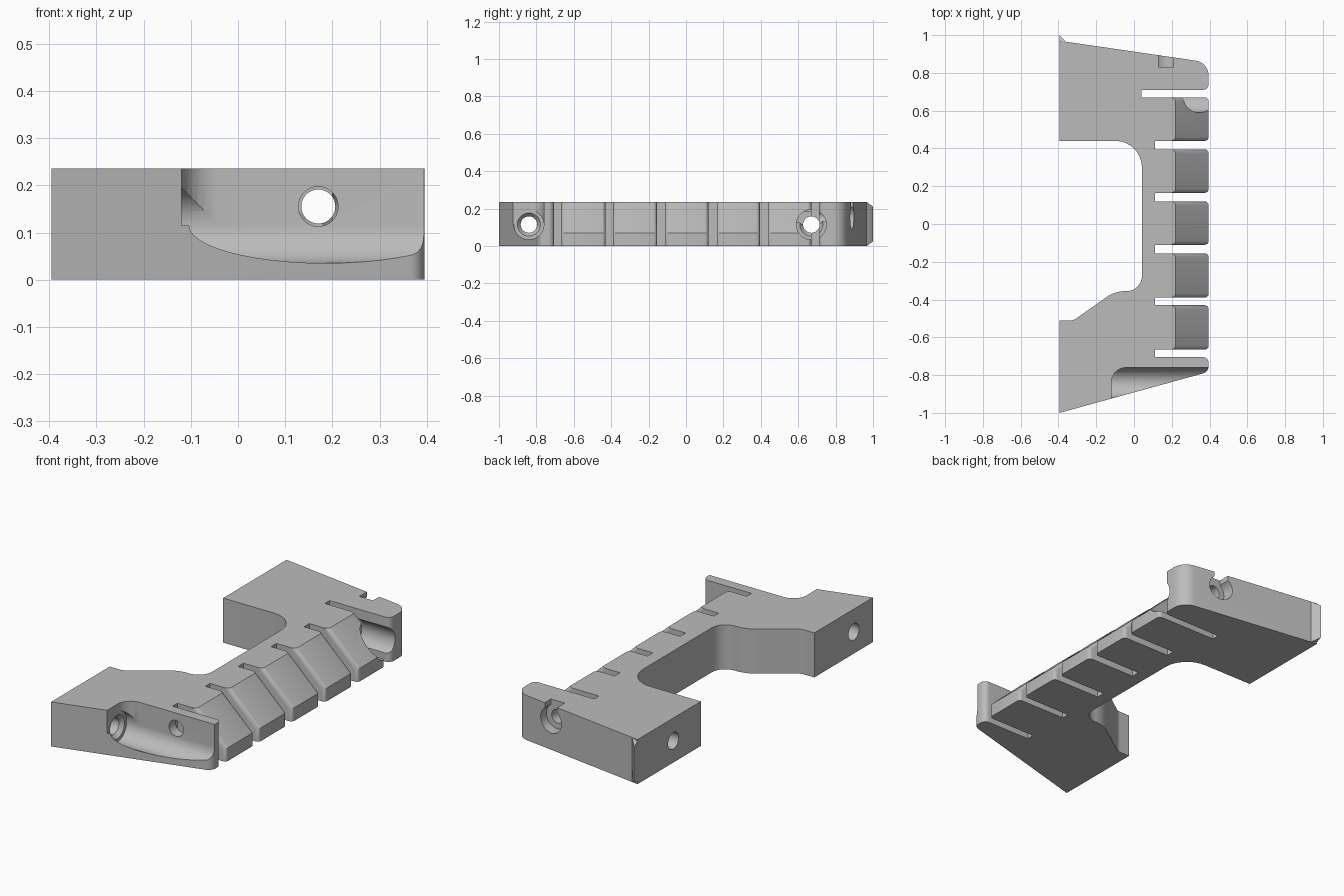
import bpy, bmesh, math
from mathutils import Vector, Matrix

cube = bpy.data.objects.get("Cube")
if cube:
    bpy.data.objects.remove(cube, do_unlink=True)

H = 0.236     # plate thickness
EDGE = 0.395  # outer x
ROOT = 0.2    # where the sloped teeth meet the spine

grey = bpy.data.materials.new("plain grey")
grey.use_nodes = True
grey.diffuse_color = (0.5, 0.5, 0.5, 1)
grey.node_tree.nodes["Principled BSDF"].inputs["Base Color"].default_value = (0.5, 0.5, 0.5, 1)


def make(name, bm):
    bmesh.ops.recalc_face_normals(bm, faces=bm.faces)
    mesh = bpy.data.meshes.new(name)
    bm.to_mesh(mesh)
    bm.free()
    mesh.materials.append(grey)
    ob = bpy.data.objects.new(name, mesh)
    bpy.context.collection.objects.link(ob)
    return ob


def rounded(corners, steps=8):
    """Round each (x, y, radius) corner of a closed outline."""
    out = []
    for i, (x, y, *r) in enumerate(corners):
        p = Vector((x, y))
        if not r:
            out.append(p)
            continue
        a = (Vector(corners[i - 1][:2]) - p).normalized()
        b = (Vector(corners[(i + 1) % len(corners)][:2]) - p).normalized()
        half = a.angle(b) / 2
        center = p + (a + b).normalized() * r[0] / math.sin(half)
        start = p + a * r[0] / math.tan(half) - center
        end = p + b * r[0] / math.tan(half) - center
        sweep = start.angle_signed(end)
        for k in range(steps + 1):
            out.append(center + Matrix.Rotation(-sweep * k / steps, 2) @ start)
    return out


def prism(points, axis, lo, hi):
    """Extrude a 2D profile along y or z."""
    bm = bmesh.new()
    place = {"z": lambda p, h: (p[0], p[1], h), "y": lambda p, h: (p[0], h, p[1])}[axis]
    face = bm.faces.new([bm.verts.new(place(p, lo)) for p in points])
    top = bmesh.ops.extrude_face_region(bm, geom=[face])["geom"]
    shift = Vector(place((0, 0), hi - lo))
    bmesh.ops.translate(bm, vec=shift, verts=[v for v in top if isinstance(v, bmesh.types.BMVert)])
    return bm


def rod(axis, start, end, a, b, r1, r2=None):
    """Round cutter along x (a=y, b=z) or y (a=x, b=z)."""
    bm = bmesh.new()
    bmesh.ops.create_cone(bm, cap_ends=True, segments=48, radius1=r1,
                          radius2=r1 if r2 is None else r2, depth=end - start)
    mid = (start + end) / 2
    if axis == "x":
        m = Matrix.Translation((mid, a, b)) @ Matrix.Rotation(math.pi / 2, 4, "Y")
    else:
        m = Matrix.Translation((a, mid, b)) @ Matrix.Rotation(-math.pi / 2, 4, "X")
    bmesh.ops.transform(bm, matrix=m, verts=bm.verts)
    return make("cutter", bm)


def combine(target, tool, operation):
    mod = target.modifiers.new("combine", "BOOLEAN")
    mod.operation, mod.solver, mod.object = operation, "EXACT", tool
    bpy.context.view_layer.objects.active = target
    bpy.ops.object.modifier_apply(modifier=mod.name)
    bpy.data.objects.remove(tool, do_unlink=True)


# Main plate outline with the slots stepped in along its outer side
slots = [(-0.705, -0.665), (-0.43, -0.39), (-0.155, -0.11),
         (0.12, 0.165), (0.395, 0.44), (0.67, 0.71)]
outline = [(-EDGE, -1), (EDGE, -0.783, 0.04), (EDGE, slots[0][0], 0.03)]
for i, (y0, y1) in enumerate(slots):
    depth = 0.04 if i == 5 else 0.11
    if i:
        outline.append((ROOT, y0))
    outline += [(depth, y0), (depth, y1)]
    if i < 5:
        outline.append((ROOT, y1))
outline += [(EDGE, 0.71, 0.03), (EDGE, 0.855, 0.08), (-EDGE, 0.97),
            (-EDGE, 0.44), (0.042, 0.44, 0.14), (0.042, -0.355, 0.08),
            (-0.1, -0.355, 0.18), (-0.32, -0.51, 0.05), (-EDGE, -0.51)]
body = make("slotted_bracket", prism(rounded(outline), "z", 0, H))

# Sloped teeth with softened outer edges
profile = [(0.15, 0), (EDGE, 0), (EDGE, 0.07), (0.22, H), (0.15, H)]
for (_, y0), (y1, _) in zip(slots, slots[1:]):
    bm = prism(profile, "y", y0, y1)
    soft = [e for e in bm.edges
            if abs(e.verts[0].co.y - e.verts[1].co.y) < 1e-4
            and min(v.co.x for v in e.verts) > ROOT
            and max(v.co.z for v in e.verts) > 0.01]
    bmesh.ops.bevel(bm, geom=soft, offset=0.02, segments=4, profile=0.5, affect="EDGES")
    combine(body, make("tooth", bm), "UNION")

# Small chamfered lip on the back corner
lip = prism([(-EDGE, 0.95), (-0.355, 0.955), (-0.36, 0.965), (-EDGE, 1)], "z", 0, H)
for v in lip.verts:
    if v.co.y > 0.99:
        v.co.z = 0.025 if v.co.z < 0.1 else H - 0.025
combine(body, make("lip", lip), "UNION")

# Open-topped front pocket: filleted plan over a round trough
trough_y, bore_y, mid_z = -0.84, 0.67, 0.115
pocket = [(-0.12, -1.1), (0.5, -1.1), (0.5, -0.76), (-0.12, -0.76, 0.079)]
combine(body, make("cutter", prism(rounded(pocket), "z", mid_z, 0.3)), "DIFFERENCE")
combine(body, rod("x", -0.12, 0.5, trough_y, mid_z, 0.08), "DIFFERENCE")

# Lengthwise bores with a flared mouth, and the wide bore at the back tooth
combine(body, rod("x", ROOT, 0.5, bore_y, mid_z, 0.08), "DIFFERENCE")
for y, mouth in ((trough_y, -0.12), (bore_y, ROOT)):
    combine(body, rod("x", -0.5, mouth + 0.02, y, mid_z, 0.044), "DIFFERENCE")
    combine(body, rod("x", mouth - 0.025, mouth + 0.005, y, mid_z, 0.04, 0.066), "DIFFERENCE")

# Rod hole running front to back, with its front and back recesses
rod_x, rod_z = 0.17, 0.155
combine(body, rod("y", -1.1, 1.1, rod_x, rod_z, 0.036), "DIFFERENCE")
combine(body, rod("y", -1.1, 0.69, rod_x, rod_z, 0.042), "DIFFERENCE")
combine(body, rod("y", -1.1, -0.765, rod_x, rod_z, 0.069), "DIFFERENCE")
combine(body, rod("y", 0.83, 1.1, rod_x, rod_z, 0.067), "DIFFERENCE")
notch = [(rod_x - 0.04, 0.83), (rod_x + 0.04, 0.83), (rod_x + 0.04, 1.1), (rod_x - 0.04, 1.1)]
combine(body, make("cutter", prism(notch, "z", rod_z, 0.3)), "DIFFERENCE")

# Smooth curved walls, keep the edges crisp
bpy.ops.object.select_all(action="DESELECT")
body.select_set(True)
bpy.context.view_layer.objects.active = body
bpy.ops.object.shade_smooth_by_angle(angle=math.radians(30))
